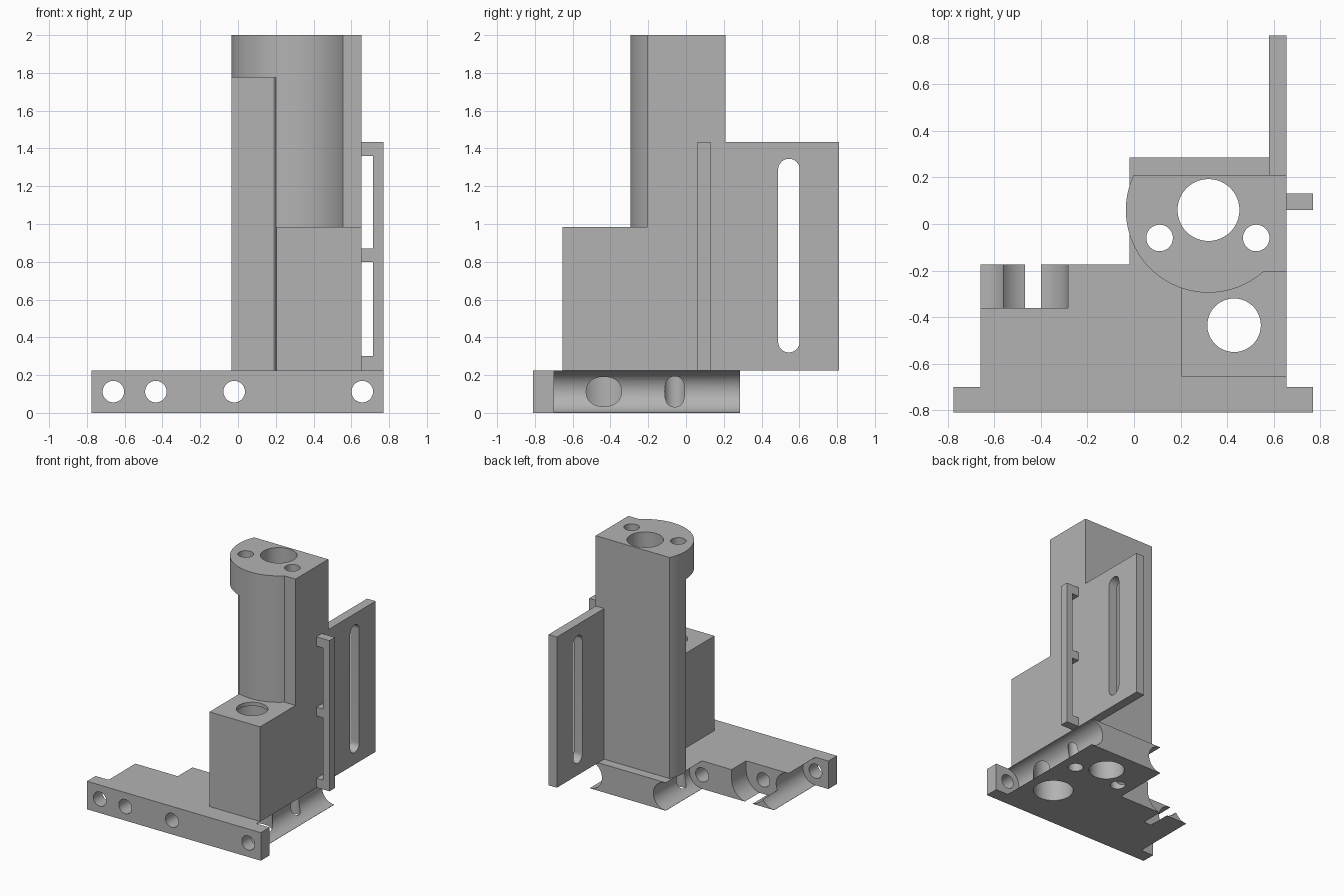
import bpy, bmesh
from math import sin, cos, pi, asin, sqrt

if "Cube" in bpy.data.objects:
    bpy.data.objects.remove(bpy.data.objects["Cube"], do_unlink=True)

grey = bpy.data.materials.new("plain grey")
grey.use_nodes = True
grey.diffuse_color = (0.45, 0.45, 0.45, 1)
grey.node_tree.nodes["Principled BSDF"].inputs["Base Color"].default_value = (0.45, 0.45, 0.45, 1)


def prism(name, outline, lo, hi, axis="z"):
    """Extrude a flat outline along z (outline in x, y) or y (outline in x, z)."""
    bm = bmesh.new()
    verts = [bm.verts.new((a, b, lo) if axis == "z" else (a, lo, b)) for a, b in outline]
    face = bm.faces.new(verts)
    ext = bmesh.ops.extrude_face_region(bm, geom=[face])["geom"]
    d = hi - lo
    bmesh.ops.translate(bm, verts=[v for v in ext if isinstance(v, bmesh.types.BMVert)],
                        vec=(0, 0, d) if axis == "z" else (0, d, 0))
    bmesh.ops.recalc_face_normals(bm, faces=bm.faces)
    mesh = bpy.data.meshes.new(name)
    bm.to_mesh(mesh)
    bm.free()
    mesh.materials.append(grey)
    obj = bpy.data.objects.new(name, mesh)
    bpy.context.collection.objects.link(obj)
    return obj


def arc(cx, cy, r, start=0.0, end=2 * pi, n=48):
    return [(cx + r * cos(start + (end - start) * i / n),
             cy + r * sin(start + (end - start) * i / n)) for i in range(n + 1)]


def rod(x, v, r, lo, hi, axis="z"):
    return prism("cutter", arc(x, v, r)[:-1], lo, hi, axis)


def box(name, x0, x1, y0, y1, z0, z1):
    return prism(name, [(x0, y0), (x1, y0), (x1, y1), (x0, y1)], z0, z1)


def boolean(obj, others, operation="DIFFERENCE"):
    """Apply the booleans and discard the helper solids."""
    for other in others:
        other.hide_render = True
        mod = obj.modifiers.new("cut", "BOOLEAN")
        mod.operation, mod.solver, mod.object = operation, "EXACT", other
        graph = bpy.context.evaluated_depsgraph_get()
        mesh = bpy.data.meshes.new_from_object(obj.evaluated_get(graph))
        obj.modifiers.clear()
        obj.data = mesh
        bpy.data.objects.remove(other, do_unlink=True)


BASE_TOP, BLOCK_TOP, TOP = 0.225, 0.985, 2.0
MID = BASE_TOP / 2
BORE = (0.32, 0.06)
SHAFT = (0.43, -0.435)
SCREWS = ((0.11, -0.06), (0.525, -0.06))


def tower_holes(lo, hi):
    return [rod(*BORE, 0.133, lo, hi)] + [rod(*s, 0.057, lo, hi) for s in SCREWS]


# Base plate with wide front bar
base = prism("base_plate", [(-0.66, -0.7), (-0.775, -0.7), (-0.775, -0.81), (0.77, -0.81),
                            (0.77, -0.7), (0.655, -0.7), (0.655, 0.285), (-0.02, 0.285),
                            (-0.02, -0.175), (-0.66, -0.175)], 0, BASE_TOP)
# Round channels along the edges, and the screw holes through the front
channels = [rod(x, MID, 0.111, y0, y1, "y") for x, y0, y1 in
            ((-0.66, -0.7, 0), (-0.02, -0.175, 0.4), (0.658, -0.7, 0.4))]
front_holes = [rod(x, MID, 0.057, -0.9, y1, "y") for x, y1 in
               ((-0.66, -0.6), (-0.435, -0.3), (-0.02, -0.1), (0.658, -0.6))]
# Rounded notch at the rear left, open at the top
notch = prism("cutter", arc(-0.435, 0.148, 0.152, 1.07 * pi, 2 * pi, 24)
              + [(-0.283, 0.3), (-0.8, 0.3), (-0.8, MID)], -0.36, -0.1, "y")
boolean(base, channels + [notch] + front_holes
        + [rod(*SHAFT, 0.15, -0.1, 0.3)] + tower_holes(-0.1, 0.3))

# Tower: round front, flat back, cut away below the head on one side
R, BACK, FLAT = 0.355, 0.21, -0.205
left_angle = pi - asin((BACK - BORE[1]) / R)
right_angle = 2 * pi + asin((FLAT - BORE[1]) / R)
tower = prism("tower", arc(*BORE, R, left_angle, right_angle)
              + [(0.655, FLAT), (0.655, BACK)], BASE_TOP, TOP)
relief = prism("cutter", [(-0.1, -0.4), (0.205, -0.4), (0.187, 0.05), (-0.1, 0.05)], 0.1, 1.775)
boolean(tower, [relief, rod(*SHAFT, 0.15, 0.1, 2.1)] + tower_holes(0.1, 2.1))

# Front block with a narrower lip at the top of its bore
block = box("front_block", 0.205, 0.655, -0.655, FLAT, BASE_TOP, BLOCK_TOP)
boolean(block, [rod(*SHAFT, 0.15, 0.1, BLOCK_TOP - 0.03), rod(*SHAFT, 0.115, 0.9, 1.1)])

# Rear fin with a long rounded slot
fin = box("rear_fin", 0.58, 0.655, BACK, 0.81, BASE_TOP, 1.435)
boolean(fin, [box("cutter", 0.5, 0.7, 0.488, 0.602, 0.377, 1.288)])
for z in (0.377, 1.288):
    end = rod(0, 0, 0.057, -0.1, 0.1)
    end.rotation_euler = (0, pi / 2, 0)
    end.location = (0.62, 0.545, z)
    boolean(fin, [end])

# Side rail: upright bar on three short tabs
rail = box("side_rail", 0.715, 0.77, 0.06, 0.13, BASE_TOP, 1.435)
boolean(rail, [box("tab", 0.655, 0.73, 0.06, 0.13, z0, z1)
               for z0, z1 in ((BASE_TOP, 0.3), (0.8, 0.87), (1.36, 1.435))], "UNION")

# Smooth the round surfaces, keep the corners sharp
bpy.ops.object.select_all(action="DESELECT")
for part in (base, tower, block, fin, rail):
    part.select_set(True)
    bpy.context.view_layer.objects.active = part
bpy.ops.object.shade_smooth_by_angle(angle=0.5)
